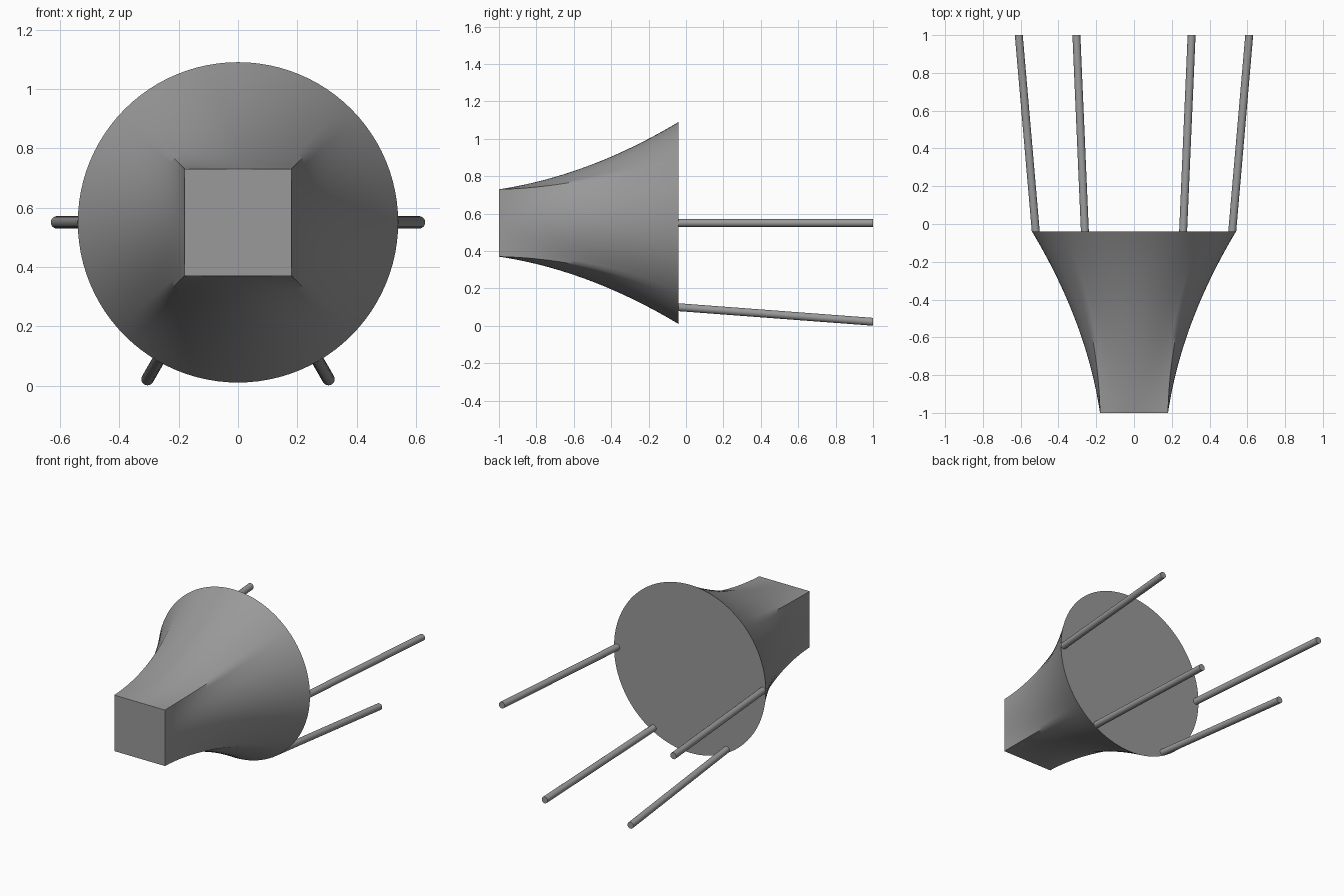
import bpy, bmesh
from math import sin, cos, pi, radians
from mathutils import Vector

if "Cube" in bpy.data.objects:
    bpy.data.objects.remove(bpy.data.objects["Cube"])

CZ = 0.55          # height of the central axis
Y0, Y1 = -1.0, -0.04
HALF, RAD = 0.18, 0.54

grey = bpy.data.materials.new("dark_grey")
grey.diffuse_color = (0.32, 0.32, 0.32, 1)
grey.use_nodes = True
grey.node_tree.nodes["Principled BSDF"].inputs["Base Color"].default_value = grey.diffuse_color


def loft(name, rings, sharp=30):
    """Skin a list of equal-length vertex rings and cap both ends."""
    bm = bmesh.new()
    vs = [[bm.verts.new(p) for p in ring] for ring in rings]
    n = len(vs[0])
    for a, b in zip(vs, vs[1:]):
        for i in range(n):
            j = (i + 1) % n
            bm.faces.new((a[i], a[j], b[j], b[i]))
    bm.faces.new(vs[0])
    bm.faces.new(vs[-1])
    bmesh.ops.recalc_face_normals(bm, faces=bm.faces)
    for f in bm.faces:
        f.smooth = True
    for e in bm.edges:
        e.smooth = e.calc_face_angle(0) < radians(sharp)
    me = bpy.data.meshes.new(name)
    bm.to_mesh(me)
    bm.free()
    me.materials.append(grey)
    ob = bpy.data.objects.new(name, me)
    bpy.context.collection.objects.link(ob)
    return ob


# Flared body: square at the front blending to a round back
def body_ring(t, n=96):
    ring = []
    for i in range(n):
        a = 2 * pi * i / n
        k = 1 / max(abs(cos(a)), abs(sin(a)))      # 1 mid-side, 1.414 corner
        lin = 0.4 - 0.3 * (k - 1) / 0.4142         # corners flare later
        f = lin * t + (1 - lin) * t * t
        r = HALF * k * (1 - f) + RAD * f
        ring.append((r * cos(a), Y0 + (Y1 - Y0) * t, CZ + r * sin(a)))
    return ring


loft("flared_body", [body_ring(i / 24) for i in range(25)], sharp=45)


# Splayed rods on the back, two at the sides and two below
def rod(name, deg, r=0.021, n=24):
    a = radians(deg)
    rings = []
    for y, d in ((Y1, 0.52), (1.0, 0.61)):
        c = Vector((d * cos(a), y, CZ + d * sin(a)))
        rings.append([c + Vector((r * cos(2 * pi * i / n), 0, r * sin(2 * pi * i / n)))
                      for i in range(n)])
    loft(name, rings)


for name, deg in (("right_rod", 0), ("left_rod", 180),
                  ("lower_left_rod", 240), ("lower_right_rod", 300)):
    rod(name, deg)
